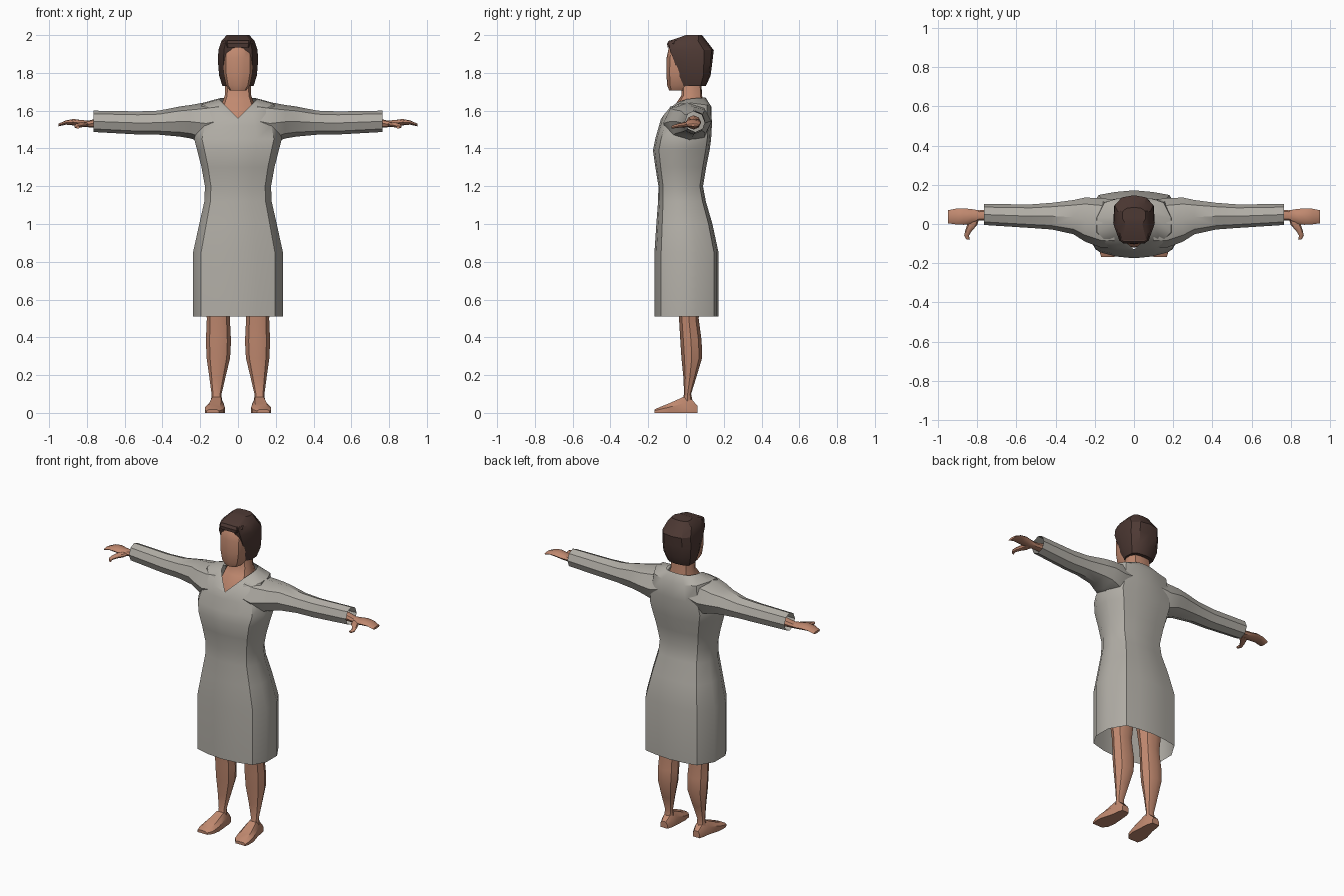
import bpy, bmesh, math


def material(name, rgb):
    m = bpy.data.materials.new(name)
    m.diffuse_color = (*rgb, 1)
    return m


GREY = material("grey_cloth", (0.44, 0.42, 0.38))
SKIN = material("skin", (0.53, 0.25, 0.16))
HAIR = material("dark_brown_hair", (0.075, 0.041, 0.034))

# Half of a rounded box section, from front centre to back centre
HALF = [(0, -1), (.42, -.94), (.82, -.79), (1, -.35), (1, .3), (.76, .86), (.4, .95), (0, 1)]
BOXY = HALF + [(-x, y) for x, y in HALF[-2:0:-1]]
OCT = [(math.cos(a) * 1.0, math.sin(a)) for a in [k * math.pi / 4 for k in range(8)]]
SLAB = [(-1, -1), (1, -1), (1, .2), (.6, 1), (-.6, 1), (-1, .2)]
# Hair section: flat front, wide sides, blunt back
HEAD = [(-.72, -1), (0, -1), (.72, -1), (1, -.3), (.95, .55), (.6, .9), (0, 1),
        (-.6, .9), (-.95, .55), (-1, -.3)]


def ring(axis, pos, u0, u1, v0, v1, shape):
    """Section across an axis, filling the box u0..u1 by v0..v1."""
    cu, cv, ru, rv = (u0 + u1) / 2, (v0 + v1) / 2, (u1 - u0) / 2, (v1 - v0) / 2
    out = []
    for a, b in shape:
        u, v = cu + a * ru, cv + b * rv
        out.append({'x': (pos, u, v), 'y': (u, pos, v), 'z': (u, v, pos)}[axis])
    return out


def loft(name, rings, mat, start=True, end=True, mirror=False, angle=40):
    bm = bmesh.new()
    rows = [[bm.verts.new(p) for p in r] for r in rings]
    n = len(rows[0])
    for a, b in zip(rows, rows[1:]):
        for i in range(n):
            j = (i + 1) % n
            bm.faces.new((a[i], a[j], b[j], b[i]))
    if start:
        bm.faces.new(rows[0][::-1])
    if end:
        bm.faces.new(rows[-1])
    bmesh.ops.recalc_face_normals(bm, faces=bm.faces[:])
    me = bpy.data.meshes.new(name)
    bm.to_mesh(me)
    bm.free()
    me.materials.append(mat)
    ob = bpy.data.objects.new(name, me)
    bpy.context.collection.objects.link(ob)
    bpy.ops.object.select_all(action='DESELECT')
    ob.select_set(True)
    bpy.context.view_layer.objects.active = ob
    bpy.ops.object.shade_smooth_by_angle(angle=math.radians(angle))
    if mirror:
        ob.modifiers.new("mirror", 'MIRROR').use_clip = False
    return ob


def sections(axis, rows, shape):
    return [ring(axis, *r, shape) for r in rows]


def full(half):
    """Complete a half loop across x = 0."""
    return half + [(-x, y, z) for x, y, z in half[-2:0:-1]]


# Dress body: hem, hips, waist, bust, then shoulders and V neckline
body = [(.51, .238, -.167, .172), (.85, .238, -.167, .172), (1.0, .205, -.157, .14),
        (1.12, .178, -.148, .105), (1.2, .175, -.146, .09), (1.3, .193, -.162, .107),
        (1.39, .216, -.175, .125), (1.45, .232, -.163, .133), (1.52, .215, -.143, .137)]
dress = sections('z', [(z, -w, w, f, b) for z, w, f, b in body], BOXY)
dress.append(full([(0, -.133, 1.555), (.08, -.12, 1.575), (.14, -.09, 1.61), (.19, -.04, 1.635),
                   (.19, .03, 1.64), (.15, .11, 1.63), (.08, .132, 1.625), (0, .135, 1.62)]))
dress.append(full([(0, -.13, 1.56), (.05, -.085, 1.61), (.085, -.045, 1.645), (.1, 0, 1.66),
                   (.1, .04, 1.665), (.08, .085, 1.668), (.04, .1, 1.67), (0, .103, 1.67)]))
loft("dress", dress, GREY, False, False)

# Sleeves, open at the cuff
loft("sleeves", sections('x', [
    (.1, -.12, .125, 1.44, 1.652), (.17, -.12, .132, 1.42, 1.645), (.25, -.09, .135, 1.453, 1.63),
    (.31, -.052, .122, 1.463, 1.622), (.42, -.028, .108, 1.473, 1.6),
    (.53, -.02, .1, 1.474, 1.596), (.765, -.005, .102, 1.487, 1.6)], OCT),
    GREY, False, False, True)

# Neck and upper chest, seen in the neckline
loft("neck", sections('z', [
    (1.5, -.13, .13, -.12, .1), (1.56, -.1, .1, -.116, .1), (1.64, -.085, .085, -.052, .092),
    (1.68, -.07, .07, -.025, .085), (1.78, -.066, .066, -.025, .08)], BOXY), SKIN)

# Face
loft("face", sections('z', [
    (1.708, -.045, .045, -.09, .03), (1.735, -.064, .064, -.1, .05), (1.8, -.077, .077, -.104, .06),
    (1.88, -.079, .079, -.103, .07), (1.93, -.07, .07, -.092, .07), (1.955, -.05, .05, -.075, .06)],
    BOXY), SKIN)

# Bobbed hair with a fringe overhanging the face
loft("hair", sections('z', [
    (1.73, -.082, .082, -.02, .105), (1.785, -.1, .1, -.04, .13), (1.86, -.106, .106, -.062, .14),
    (1.92, -.104, .104, -.085, .147), (1.968, -.088, .088, -.092, .11),
    (2.0, -.06, .06, .0, .085)], HEAD), HAIR, angle=30)
loft("fringe", sections('z', [
    (1.935, -.072, .072, -.098, 0), (1.955, -.078, .078, -.1, 0), (1.972, -.075, .075, -.09, 0)],
    HEAD), HAIR, angle=30)

# Forearms and hands
loft("hands", sections('x', [
    (.55, .0, .08, 1.5, 1.575), (.74, .02, .075, 1.508, 1.56), (.79, .018, .07, 1.512, 1.548),
    (.83, .0, .076, 1.516, 1.55), (.87, -.004, .08, 1.522, 1.556), (.91, -.002, .078, 1.526, 1.549),
    (.95, .004, .07, 1.517, 1.531)], OCT), SKIN, mirror=True)
loft("thumbs", sections('y', [
    (.03, .79, .835, 1.515, 1.542), (-.005, .8, .852, 1.512, 1.54), (-.035, .828, .862, 1.51, 1.534),
    (-.06, .843, .867, 1.507, 1.526), (-.078, .838, .856, 1.505, 1.519)], OCT), SKIN, mirror=True)

# Legs from inside the skirt to the ankle
loft("legs", sections('z', [
    (.06, .085, .143, -.022, .035), (.1, .087, .14, -.01, .027), (.19, .066, .152, -.014, .055),
    (.29, .042, .166, -.024, .085), (.38, .037, .17, -.03, .083), (.5, .043, .165, -.037, .067),
    (.7, .02, .185, -.06, .085), (.95, .01, .17, -.08, .08)], OCT), SKIN, mirror=True)

# Feet, turned slightly outward
loft("feet", sections('y', [
    (.06, .09, .138, 0, .04), (.03, .08, .146, 0, .07), (-.015, .076, .152, 0, .084),
    (-.09, .07, .174, 0, .05), (-.14, .078, .176, 0, .03), (-.168, .1, .168, 0, .018)], SLAB),
    SKIN, mirror=True, angle=30)
